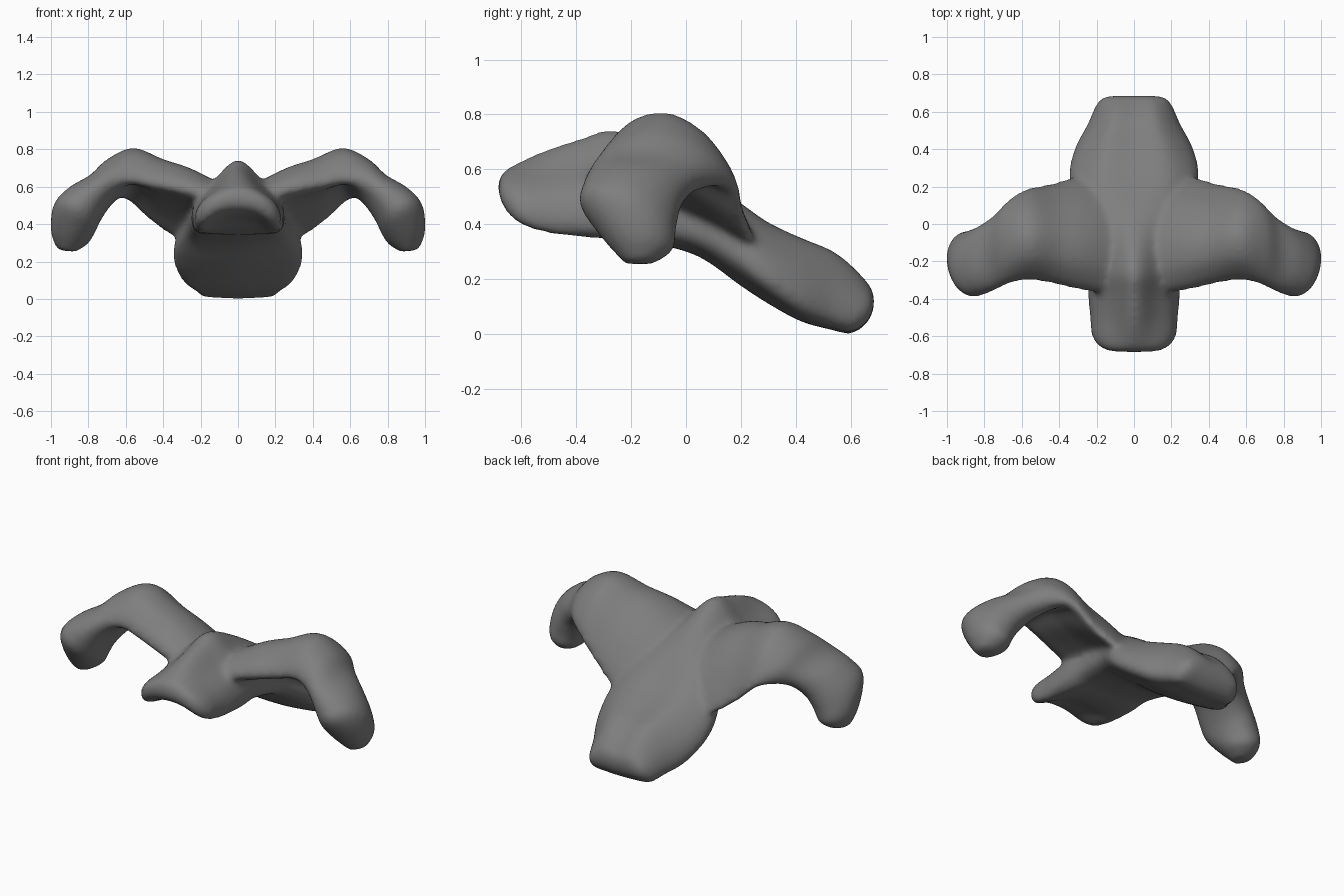
import bpy, bmesh, math
from mathutils import Vector

cube = bpy.data.objects.get("Cube")
if cube:
    bpy.data.objects.remove(cube, do_unlink=True)

# Single dark grey material
GREY = (0.21, 0.21, 0.21, 1.0)
mat = bpy.data.materials.new("dark grey")
mat.use_nodes = True
mat.diffuse_color = GREY
mat.node_tree.nodes["Principled BSDF"].inputs["Base Color"].default_value = GREY

bm = bmesh.new()


def lerp(a, b, t):
    return a + (b - a) * t


def spline(points, closed, steps=5):
    """Smooth curve passing through every point."""
    n = len(points)

    def at(i):
        return points[i % n] if closed else points[max(0, min(n - 1, i))]

    out = []
    for i in range(n if closed else n - 1):
        a, b, c, d = (at(i + k) for k in (-1, 0, 1, 2))
        for s in range(steps):
            t = s / steps
            out.append(b + 0.5 * t * ((c - a) + t * ((2 * a - 5 * b + 4 * c - d)
                                      + t * (3 * (b - c) + d - a))))
    return out if closed else out + [points[-1]]


def loft(rings):
    """Smoothly skin a list of equal-length rings and cap both ends."""
    rails = [spline(rail, False) for rail in zip(*[spline(r, True) for r in rings])]
    loops = [[bm.verts.new(p) for p in ring] for ring in zip(*rails)]
    for a, b in zip(loops, loops[1:]):
        for i in range(len(a)):
            j = (i + 1) % len(a)
            bm.faces.new((a[i], a[j], b[j], b[i]))
    bm.faces.new(loops[0])
    bm.faces.new(loops[-1][::-1])


def body_ring(y, w, top, shoulder, edge, belly):
    """Bell-shaped section: ridge on top, flared edge, hollow or flat belly."""
    half = [(0, top), (0.5 * w, shoulder),
            (0.87 * w, lerp(edge, shoulder, 0.65)),
            (w, lerp(edge, shoulder, 0.25)),
            (0.87 * w, edge), (0.45 * w, lerp(edge, belly, 0.75)), (0, belly)]
    pts = half + [(-x, z) for x, z in half[-2:0:-1]]
    return [Vector((x, y, z)) for x, z in pts]


def wing_ring(side, x, y, z, chord, droop, camber, thick, angle):
    """Cambered oval section, its back edge drooping, turned along the wing."""
    a = math.radians(angle)
    normal = Vector((-math.sin(a) * side, 0, math.cos(a)))
    ring = []
    for i in range(12):
        t = math.tau * i / 12
        u = math.cos(t)
        lift = thick * math.sin(t) + camber * (1 - u * u)
        ring.append(Vector((x * side, y + chord * u, z + droop * u)) + normal * lift)
    return ring


# Head, back and tail: y, half width, top, shoulder, edge, belly
BODY = [
    (-0.685, 0.11, 0.56, 0.55, 0.51, 0.51),
    (-0.66, 0.18, 0.595, 0.575, 0.45, 0.48),
    (-0.60, 0.225, 0.63, 0.58, 0.395, 0.45),
    (-0.50, 0.235, 0.675, 0.59, 0.365, 0.42),
    (-0.38, 0.245, 0.715, 0.61, 0.355, 0.37),
    (-0.27, 0.25, 0.745, 0.64, 0.355, 0.345),
    (-0.15, 0.25, 0.70, 0.62, 0.36, 0.335),
    (0.04, 0.28, 0.59, 0.56, 0.32, 0.285),
    (0.20, 0.34, 0.475, 0.465, 0.22, 0.175),
    (0.30, 0.345, 0.40, 0.40, 0.15, 0.11),
    (0.42, 0.31, 0.34, 0.345, 0.075, 0.045),
    (0.53, 0.25, 0.295, 0.30, 0.035, 0.015),
    (0.60, 0.22, 0.24, 0.25, 0.015, 0.0),
    (0.65, 0.195, 0.19, 0.20, 0.04, 0.03),
    (0.678, 0.165, 0.155, 0.165, 0.075, 0.07),
    (0.686, 0.12, 0.135, 0.14, 0.10, 0.10),
]
loft([body_ring(*row) for row in BODY])

# Wings: x, y, z, half chord, droop, camber, half thickness, path angle
WING = [
    (0.10, -0.08, 0.44, 0.30, -0.10, 0.05, 0.09, 30),
    (0.30, -0.05, 0.46, 0.30, -0.13, 0.12, 0.10, 15),
    (0.45, -0.05, 0.52, 0.265, -0.10, 0.12, 0.10, 15),
    (0.57, -0.055, 0.585, 0.245, -0.055, 0.12, 0.10, 3),
    (0.66, -0.09, 0.605, 0.225, -0.03, 0.04, 0.105, -17),
    (0.74, -0.15, 0.575, 0.20, -0.02, 0.00, 0.10, -31),
    (0.818, -0.195, 0.508, 0.185, -0.02, 0.00, 0.122, -43),
    (0.875, -0.21, 0.43, 0.175, -0.04, 0.00, 0.132, -57),
    (0.90, -0.175, 0.33, 0.13, -0.02, 0.00, 0.106, -73),
    (0.915, -0.17, 0.256, 0.055, 0.00, 0.00, 0.05, -85),
]
for side in (1, -1):
    loft([wing_ring(side, *row) for row in WING])

bmesh.ops.recalc_face_normals(bm, faces=bm.faces)
mesh = bpy.data.meshes.new("winged_body")
bm.to_mesh(mesh)
bm.free()
mesh.materials.append(mat)
body = bpy.data.objects.new("winged_body", mesh)
bpy.context.collection.objects.link(body)

# Fuse the parts into one skin and soften the joins
fuse = body.modifiers.new("fuse", 'REMESH')
fuse.mode = 'VOXEL'
fuse.voxel_size = 0.016
fuse.use_smooth_shade = True
soft = body.modifiers.new("soften", 'SMOOTH')
soft.factor = 0.5
soft.iterations = 12
